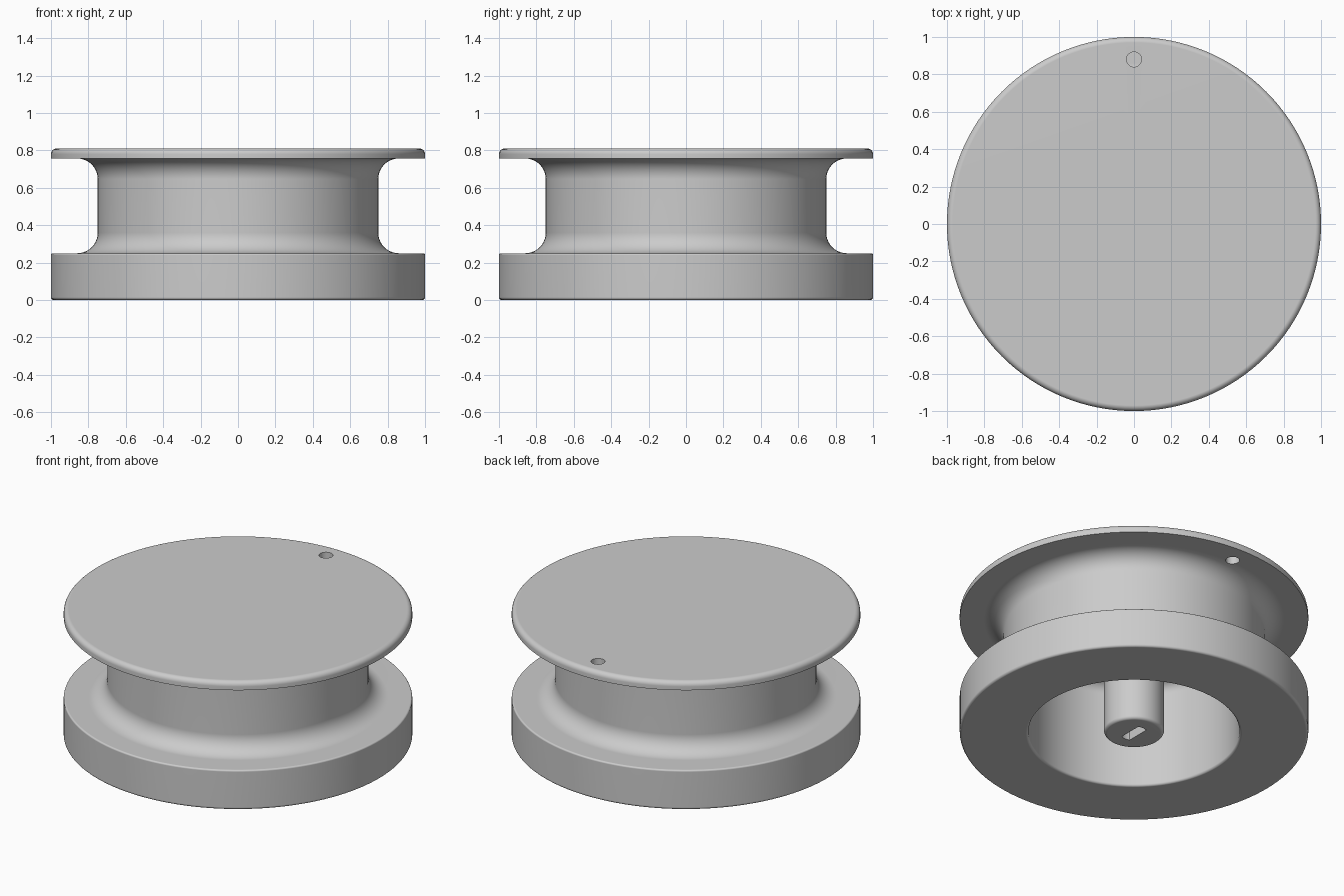
import bpy, bmesh, math
from mathutils import Vector

if "Cube" in bpy.data.objects:
    bpy.data.objects.remove(bpy.data.objects["Cube"])

grey = bpy.data.materials.new("plain grey")
grey.use_nodes = True
colour = (0.6, 0.6, 0.6, 1)
grey.diffuse_color = colour
grey.node_tree.nodes["Principled BSDF"].inputs["Base Color"].default_value = colour


def rounded(corners):
    """Turn (radius, height, fillet) corners into a profile with round fillets."""
    points = []
    for i, (r, z, fillet) in enumerate(corners):
        p = Vector((r, z))
        if not fillet:
            points.append(p)
            continue
        a = (Vector(corners[i - 1][:2]) - p).normalized()
        b = (Vector(corners[i + 1][:2]) - p).normalized()
        steps = 10 if fillet > 0.05 else 5
        centre = p + (a + b) * fillet
        for k in range(steps + 1):
            t = math.pi / 2 * k / steps
            points.append(centre - b * fillet * math.cos(t) - a * fillet * math.sin(t))
    return points


def link(name, bm):
    bmesh.ops.recalc_face_normals(bm, faces=bm.faces)
    mesh = bpy.data.meshes.new(name)
    bm.to_mesh(mesh)
    bm.free()
    mesh.materials.append(grey)
    obj = bpy.data.objects.new(name, mesh)
    bpy.context.collection.objects.link(obj)
    return obj


def lathe(name, points, steps):
    bm = bmesh.new()
    verts = [bm.verts.new((p.x, 0, p.y)) for p in points]
    edges = [bm.edges.new(pair) for pair in zip(verts, verts[1:])]
    bmesh.ops.spin(bm, geom=verts + edges, cent=(0, 0, 0), axis=(0, 0, 1),
                   angle=math.tau, steps=steps, use_merge=True)
    bmesh.ops.remove_doubles(bm, verts=bm.verts, dist=0.0001)
    return link(name, bm)


def prism(name, outline, low, high):
    bm = bmesh.new()
    face = bm.faces.new([bm.verts.new((x, y, low)) for x, y in outline])
    top = bmesh.ops.extrude_face_region(bm, geom=[face])["geom"]
    moved = [v for v in top if isinstance(v, bmesh.types.BMVert)]
    bmesh.ops.translate(bm, verts=moved, vec=(0, 0, high - low))
    return link(name, bm)


# Spool body: top flange, filleted groove, heavy base, hollow underside, shaft post
knob = lathe("spool_knob", rounded([
    (0, 0.81, 0), (1, 0.81, 0.03), (1, 0.757, 0),
    (0.75, 0.757, 0.11), (0.75, 0.25, 0.11),
    (1, 0.25, 0.01), (1, 0, 0.015),
    (0.605, 0, 0.015), (0.605, 0.66, 0.07),
    (0.172, 0.66, 0), (0.172, 0, 0.02), (0, 0, 0)]), 128)

# Cutters: marker hole through the flange, double-flat shaft socket in the post
ring = [(math.cos(math.tau * k / 32), math.sin(math.tau * k / 32)) for k in range(32)]
marker = prism("marker_hole_cutter", [(0.04 * x, 0.88 + 0.04 * y) for x, y in ring], 0.6, 1)
flat = 0.03
arc = [math.radians(68 + 44 * k / 8) for k in range(9)]
upper = [(0.08 * math.cos(a), 0.08 * math.sin(a)) for a in arc]
socket = prism("shaft_socket_cutter", upper + [(-x, -y) for x, y in upper], -0.1, 0.45)

bpy.context.view_layer.objects.active = knob
for cutter in (marker, socket):
    cut = knob.modifiers.new("cut", "BOOLEAN")
    cut.operation = "DIFFERENCE"
    cut.solver = "EXACT"
    cut.object = cutter
    bpy.ops.object.modifier_apply(modifier=cut.name)
    bpy.data.objects.remove(cutter)

# Smooth shading with crisp edges and flat caps
bpy.ops.object.select_all(action="DESELECT")
knob.select_set(True)
bpy.ops.object.shade_smooth_by_angle(angle=math.radians(35))
weighted = knob.modifiers.new("even shading", "WEIGHTED_NORMAL")
weighted.keep_sharp = True
